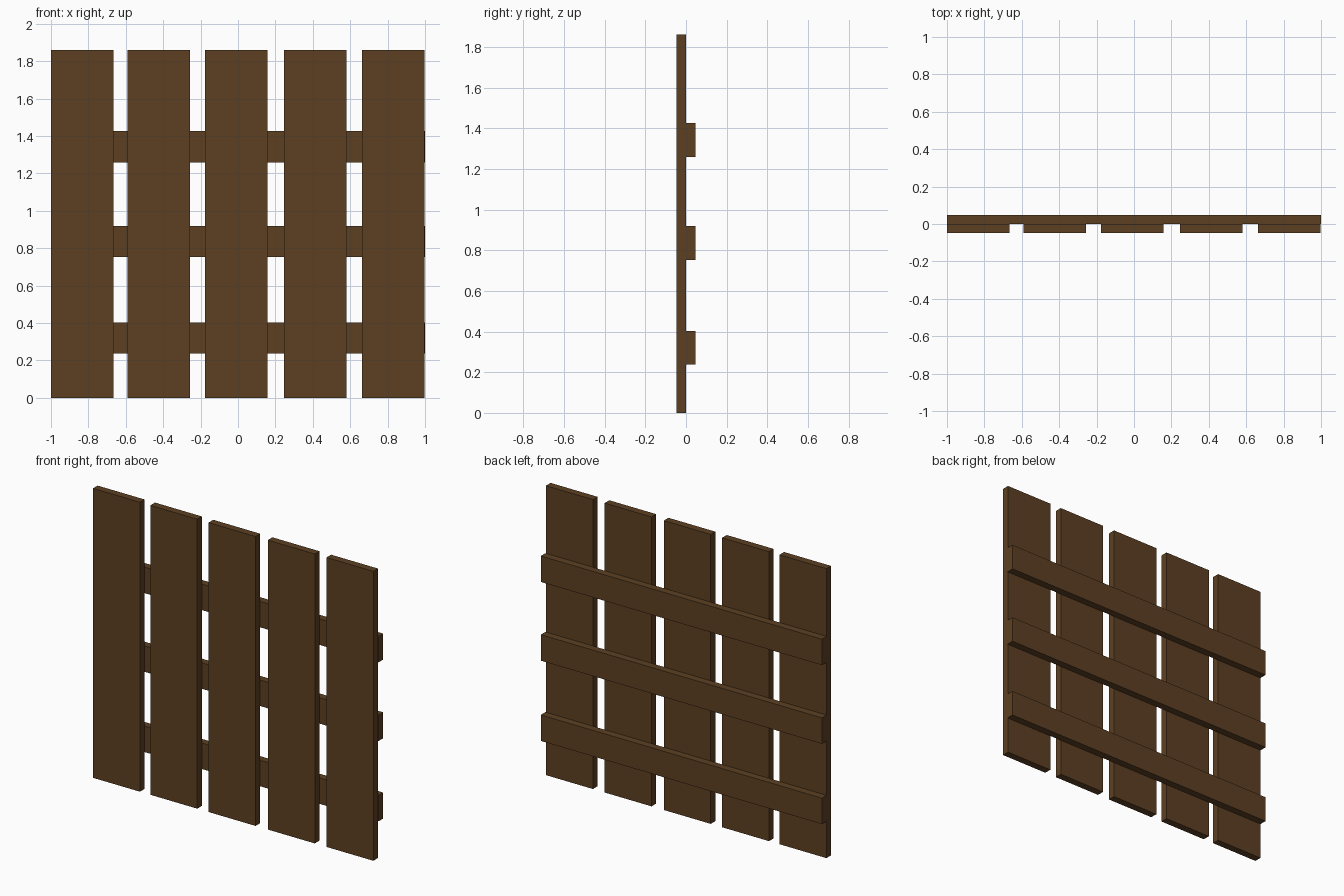
import bpy
import bmesh
from mathutils import Matrix, Vector

if "Cube" in bpy.data.objects:
    bpy.data.objects.remove(bpy.data.objects["Cube"])

wood = bpy.data.materials.new("dark_brown_wood")
wood.diffuse_color = (0.109, 0.051, 0.016, 1.0)
wood.use_nodes = True
wood.node_tree.nodes["Principled BSDF"].inputs["Base Color"].default_value = wood.diffuse_color


def board(name, low, high):
    """Rectangular board spanning two opposite corners."""
    low, high = Vector(low), Vector(high)
    bm = bmesh.new()
    bmesh.ops.create_cube(bm, size=1, matrix=Matrix.Diagonal((*(high - low), 1)))
    mesh = bpy.data.meshes.new(name)
    bm.to_mesh(mesh)
    bm.free()
    mesh.materials.append(wood)
    obj = bpy.data.objects.new(name, mesh)
    obj.location = (low + high) / 2
    bpy.context.collection.objects.link(obj)


HEIGHT, THICK = 1.861, 0.047
PLANK_W, RAIL_H = 0.334, 0.167

# Upright planks at the front, slightly unevenly spaced
for i, x in enumerate((-0.999, -0.591, -0.176, 0.245, 0.662)):
    board(f"plank_{i + 1}", (x, -THICK, 0), (x + PLANK_W, 0, HEIGHT))

# Horizontal rails across the back
for name, z in (("lower", 0.237), ("middle", 0.753), ("upper", 1.259)):
    board(f"{name}_rail", (-1, 0, z), (1, THICK, z + RAIL_H))
